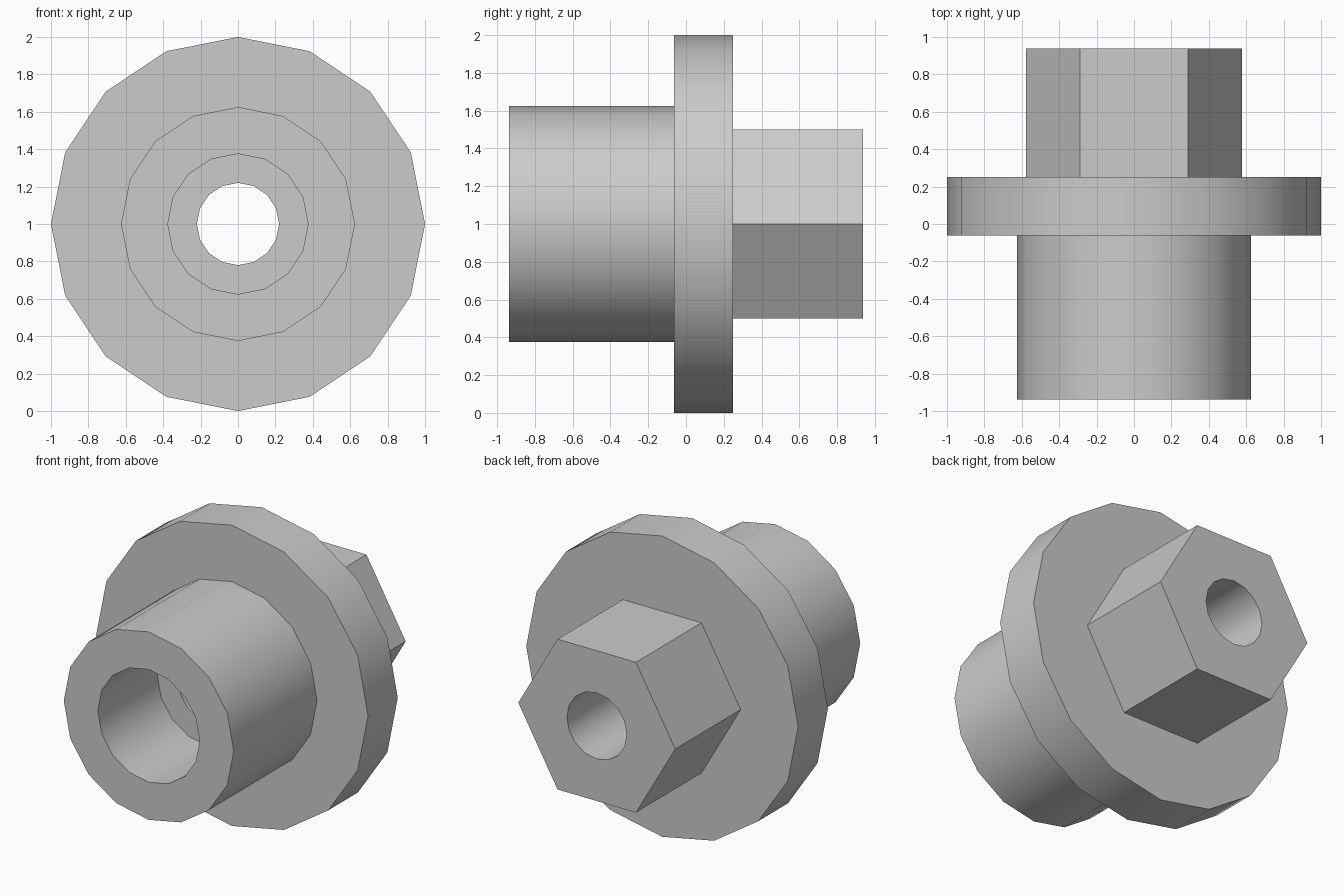
import bpy, bmesh
from math import cos, sin, tau, radians

cube = bpy.data.objects.get("Cube")
if cube:
    bpy.data.objects.remove(cube, do_unlink=True)

GREY = (0.6, 0.6, 0.6, 1)
SIDES = 16
CENTRE_Z = 1.0
HOLE = 0.22        # through hole radius
BORE = 0.375       # counterbore radius
FRONT, SHOULDER, REAR, TIP = -0.9375, -0.0625, 0.25, 0.9375
BORE_END = FRONT + 0.625

grey = bpy.data.materials.new("plain grey")
grey.use_nodes = True
grey.diffuse_color = GREY
grey.node_tree.nodes["Principled BSDF"].inputs["Base Color"].default_value = GREY


def ring(bm, radius, y, sides):
    """Circle of vertices around the y axis."""
    return [bm.verts.new((radius * cos(tau * i / sides), y,
                          CENTRE_Z + radius * sin(tau * i / sides)))
            for i in range(sides)]


def finish(name, bm):
    bmesh.ops.recalc_face_normals(bm, faces=bm.faces)
    mesh = bpy.data.meshes.new(name)
    bm.to_mesh(mesh)
    bm.free()
    mesh.materials.append(grey)
    obj = bpy.data.objects.new(name, mesh)
    bpy.context.collection.objects.link(obj)
    bpy.ops.object.select_all(action='DESELECT')
    obj.select_set(True)
    bpy.context.view_layer.objects.active = obj
    bpy.ops.object.shade_smooth_by_angle(angle=radians(30))
    return obj


def turned(name, profile):
    """Closed (radius, y) profile revolved around the y axis."""
    bm = bmesh.new()
    rings = [ring(bm, r, y, SIDES) for r, y in profile]
    for a, b in zip(rings, rings[1:] + rings[:1]):
        for i in range(SIDES):
            j = (i + 1) % SIDES
            bm.faces.new((a[i], a[j], b[j], b[i]))
    return finish(name, bm)


def drilled_prism(name, radius, sides, y0, y1):
    """Prism along y with the round hole through it."""
    bm = bmesh.new()
    edges = []
    for loop in (ring(bm, radius, y0, sides), ring(bm, HOLE, y0, SIDES)):
        edges += [bm.edges.new((a, b)) for a, b in zip(loop, loop[1:] + loop[:1])]
    bmesh.ops.triangle_fill(bm, edges=edges, use_beauty=True, normal=(0, -1, 0))
    out = bmesh.ops.extrude_face_region(bm, geom=bm.faces[:], use_keep_orig=True)
    moved = [v for v in out["geom"] if isinstance(v, bmesh.types.BMVert)]
    bmesh.ops.translate(bm, verts=moved, vec=(0, y1 - y0, 0))
    return finish(name, bm)


# Front sleeve with its stepped bore
turned("hub", [(BORE, FRONT), (0.625, FRONT), (0.625, SHOULDER),
               (HOLE, SHOULDER), (HOLE, BORE_END), (BORE, BORE_END)])

# Wide middle disc
turned("flange", [(HOLE, SHOULDER), (1.0, SHOULDER), (1.0, REAR), (HOLE, REAR)])

# Six-sided rear drive
drilled_prism("hex_drive", 0.577, 6, REAR, TIP)
